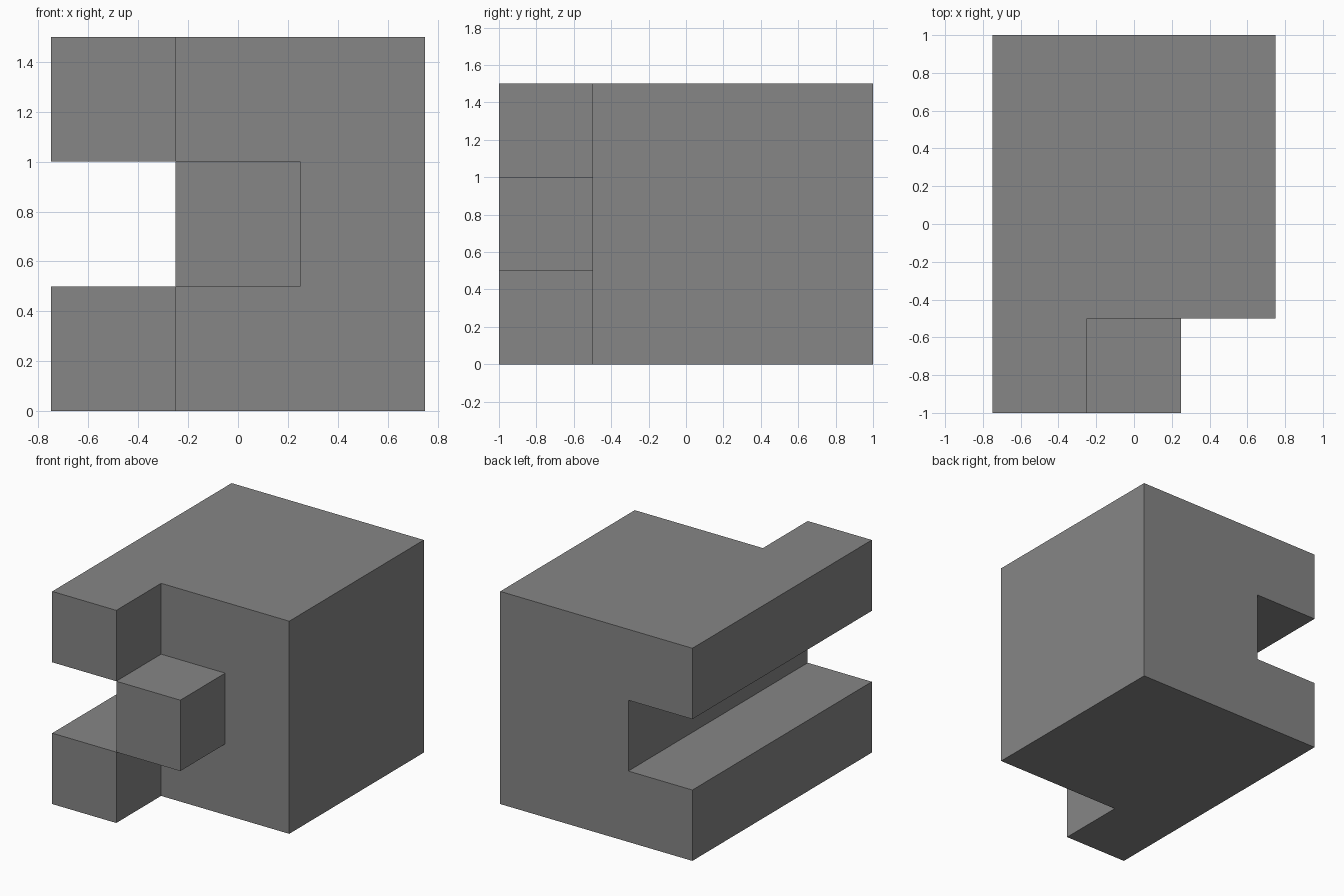
import bpy
import bmesh
import math
from itertools import product
from mathutils import Vector

cube = bpy.data.objects.get("Cube")
if cube:
    bpy.data.objects.remove(cube, do_unlink=True)

UNIT = 0.5  # side of one cubic unit of the block

# One plain grey
grey = bpy.data.materials.new("plain_grey")
grey.use_nodes = True
colour = (0.238, 0.238, 0.238, 1.0)
grey.diffuse_color = colour
grey.node_tree.nodes["Principled BSDF"].inputs["Base Color"].default_value = colour


def cells(xs, ys, zs):
    return set(product(xs, ys, zs))


# Main block, two full-length rails with a groove between, and the front peg
main_block = cells((1, 2), (1, 2, 3), (0, 1, 2))
rails = cells((0,), range(4), (0, 2))
peg = cells((1,), (0,), (1,))
solid = main_block | rails | peg

# Outer skin: one square wherever a unit borders empty space
bm = bmesh.new()
for cell in solid:
    for axis, sign in product(range(3), (-1, 1)):
        n = Vector((0, 0, 0))
        n[axis] = sign
        if tuple(int(c + d) for c, d in zip(cell, n)) in solid:
            continue
        u = Vector((0, 0, 0))
        u[(axis + 1) % 3] = 1
        v = n.cross(u)
        mid = Vector(cell) + Vector((0.5, 0.5, 0.5)) + n / 2
        corners = [mid + (a * u + b * v) / 2
                   for a, b in ((-1, -1), (1, -1), (1, 1), (-1, 1))]
        bm.faces.new([bm.verts.new((p - Vector((1.5, 2, 0))) * UNIT)
                      for p in corners])

# Merge the squares into large flat faces
bmesh.ops.remove_doubles(bm, verts=bm.verts, dist=0.001)
bmesh.ops.dissolve_limit(bm, angle_limit=math.radians(1),
                         verts=bm.verts, edges=bm.edges)

mesh = bpy.data.meshes.new("interlocking_block")
bm.to_mesh(mesh)
bm.free()
mesh.materials.append(grey)
block = bpy.data.objects.new("interlocking_block", mesh)
bpy.context.collection.objects.link(block)
